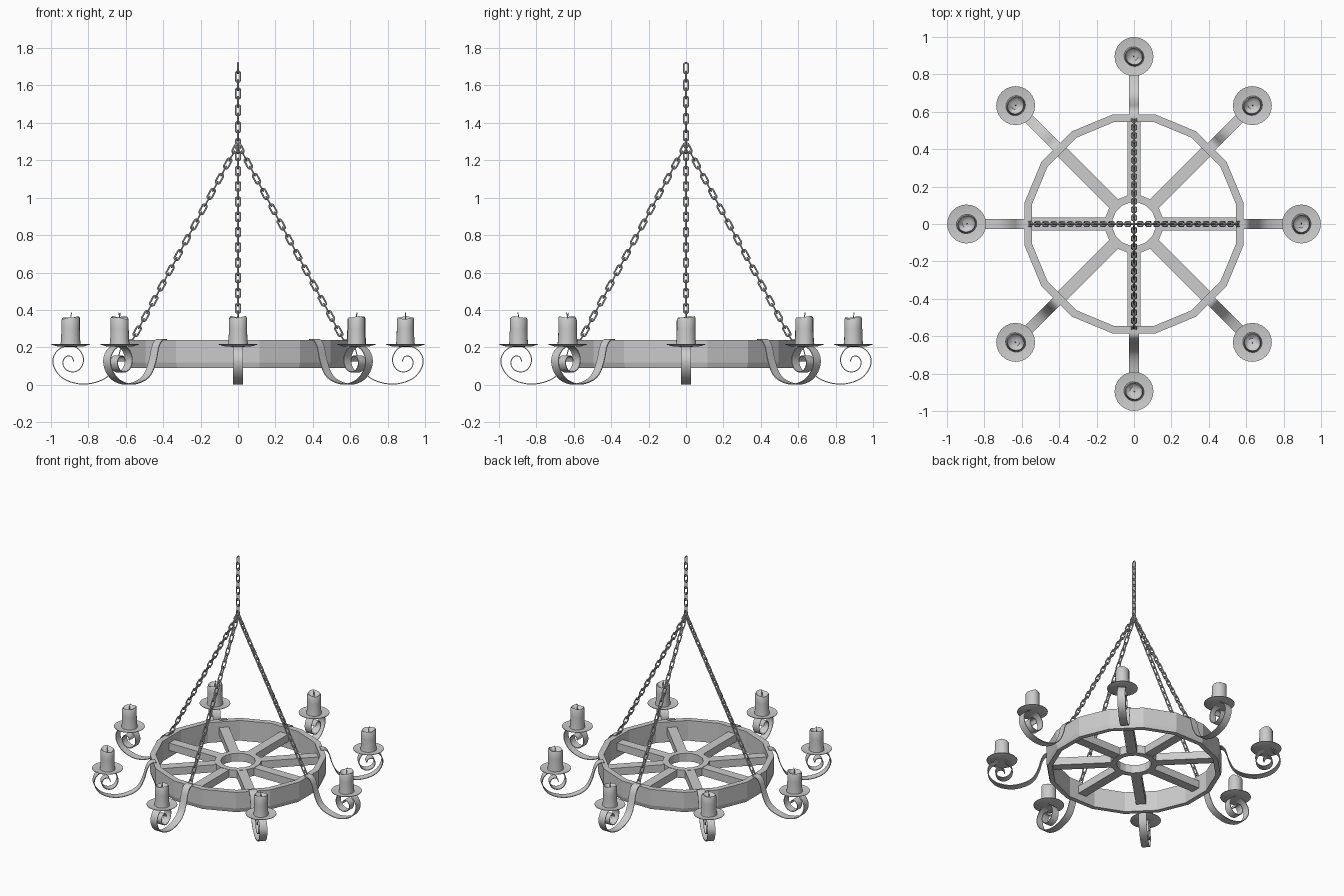
import bpy, bmesh, random
from math import sin, cos, pi, tau
from mathutils import Vector, Matrix

if "Cube" in bpy.data.objects:
    bpy.data.objects.remove(bpy.data.objects["Cube"])

random.seed(4)


def make(name, verts, faces, smooth=False):
    me = bpy.data.meshes.new(name)
    me.from_pydata(verts, [], faces)
    bm = bmesh.new()
    bm.from_mesh(me)
    bmesh.ops.recalc_face_normals(bm, faces=bm.faces)
    bm.to_mesh(me)
    bm.free()
    ob = bpy.data.objects.new(name, me)
    bpy.context.collection.objects.link(ob)
    if smooth:
        bpy.ops.object.select_all(action='DESELECT')
        ob.select_set(True)
        bpy.context.view_layer.objects.active = ob
        bpy.ops.object.shade_smooth_by_angle(angle=0.7)
    return ob


def lathe(name, profile, n, offset=0.0, closed=True, smooth=False):
    """Spin (radius, z) points; a closed profile makes a ring, an open one gets caps."""
    m = len(profile)
    verts = [(r * cos(offset + tau * i / n), r * sin(offset + tau * i / n), z)
             for i in range(n) for r, z in profile]
    faces = [(i * m + j, (i + 1) % n * m + j, (i + 1) % n * m + (j + 1) % m, i * m + (j + 1) % m)
             for i in range(n) for j in range(m if closed else m - 1)]
    if not closed:
        faces += [[i * m for i in range(n)], [i * m + m - 1 for i in range(n)]]
    return make(name, verts, faces, smooth)


def spline(pts, steps=4):
    """Catmull-Rom through 2D points."""
    p = [Vector(q) for q in [pts[0]] + pts + [pts[-1]]]
    out = []
    for i in range(1, len(p) - 2):
        a, b, c, d = p[i - 1:i + 3]
        for s in range(steps):
            t = s / steps
            out.append(0.5 * (2 * b + (c - a) * t + (2 * a - 5 * b + 4 * c - d) * t * t
                              + (3 * b - a - 3 * c + d) * t ** 3))
    return out + [p[-1]]


# wheel rim and hub
lathe("wheel_rim", [(0.555, 0.09), (0.588, 0.09), (0.596, 0.12), (0.596, 0.24), (0.555, 0.24)],
      16, pi / 16)
lathe("wheel_hub", [(0.117, 0.14), (0.158, 0.14), (0.158, 0.2), (0.117, 0.2)], 16, pi / 16)

# spokes
for k in range(8):
    v = [(x, y, z) for x in (0.14, 0.56) for y in (-0.034, 0.034) for z in (0.142, 0.198)]
    ob = make("spoke", v, [(0, 1, 3, 2), (4, 5, 7, 6), (0, 1, 5, 4), (2, 3, 7, 6),
                           (0, 2, 6, 4), (1, 3, 7, 5)])
    ob.rotation_euler.z = k * pi / 4

# scrolled arm path in (radius, z)
ARM = [(0.565, 0.243), (0.60, 0.237), (0.625, 0.20), (0.645, 0.13), (0.68, 0.06), (0.74, 0.02),
       (0.83, 0.003), (0.92, 0.025), (0.972, 0.072), (0.99, 0.13), (0.965, 0.183), (0.905, 0.21),
       (0.852, 0.19), (0.826, 0.14), (0.84, 0.09), (0.88, 0.068), (0.922, 0.083),
       (0.937, 0.12), (0.92, 0.15), (0.89, 0.15), (0.878, 0.125)]
path = spline(ARM)


def arm(angle):
    verts, faces = [], []
    for i, p in enumerate(path):
        t = (path[min(i + 1, len(path) - 1)] - path[max(i - 1, 0)]).normalized()
        n = Vector((-t.y, t.x)) * 0.0025
        for q in (p + n, p - n):
            verts += [(q.x, -0.027, q.y), (q.x, 0.027, q.y)]
    for i in range(len(path) - 1):
        a, b = i * 4, i * 4 + 4
        faces += [(a + j, a + k, b + k, b + j) for j, k in ((0, 1), (1, 3), (3, 2), (2, 0))]
    e = len(verts) - 4
    faces += [(0, 1, 3, 2), (e, e + 1, e + 3, e + 2)]
    ob = make("scroll_arm", verts, faces, True)
    ob.rotation_euler.z = angle


def candle(loc):
    """Slightly oval wax body with a melted, uneven rim, and a bent wick."""
    n = 20
    rings = [(0.051, 0.212), (0.048, 0.24), (0.046, 0.30), (0.046, 0.352), (0.042, 0.359),
             (0.035, 0.350), (0.02, 0.340)]
    verts, faces = [], []
    ph = random.uniform(0, tau)
    for j, (r, z) in enumerate(rings):
        for i in range(n):
            a = tau * i / n
            dz = 0.005 * cos(a) + 0.003 * cos(3 * a) if j > 2 else 0
            verts.append((1.08 * r * cos(a), r * sin(a), z + dz))
    for j in range(len(rings) - 1):
        faces += [(j * n + i, j * n + (i + 1) % n, (j + 1) * n + (i + 1) % n, (j + 1) * n + i)
                  for i in range(n)]
    faces += [list(range(n)), list(range(len(verts) - n, len(verts)))]
    body = make("candle", verts, faces, True)
    wick = [(0, 0.335), (0.001, 0.365), (0.006, 0.385)]
    v = [(x + 0.0025 * cos(tau * k / 5), 0.0025 * sin(tau * k / 5), z) for x, z in wick
         for k in range(5)]
    f = [(j * 5 + k, j * 5 + (k + 1) % 5, j * 5 + 5 + (k + 1) % 5, j * 5 + 5 + k)
         for j in range(2) for k in range(5)] + [range(10, 15)]
    w = make("wick", v, [tuple(q) for q in f])
    for ob in (body, w):
        ob.location = loc
        ob.rotation_euler.z = ph


# arms with drip dishes and candles
for k in range(8):
    a = k * pi / 4
    loc = (0.895 * cos(a), 0.895 * sin(a), 0)
    arm(a)
    dish = lathe("drip_dish", [(0.03, 0.203), (0.07, 0.205), (0.104, 0.215), (0.104, 0.218),
                               (0.07, 0.212), (0.03, 0.211)], 24, closed=False, smooth=True)
    dish.location = loc
    candle(loc)


def chain(name, start, end, count):
    """Alternating oval links from start to end, joined as one mesh."""
    start, end = Vector(start), Vector(end)
    d = end - start
    base = d.to_track_quat('Z', 'Y').to_matrix().to_4x4()
    pitch = d.length / count
    stretch, rad, wire, n, m = pitch * 0.72 - 0.012, 0.0125, 0.0048, 12, 6
    verts, faces = [], []
    for c in range(count):
        mat = (Matrix.Translation(start + d * (c + 0.5) / count) @ base
               @ Matrix.Rotation(c % 2 * pi / 2, 4, 'Z'))
        o = len(verts)
        for i in range(n):
            a = tau * (i + 0.5) / n
            for j in range(m):
                r = rad + wire * cos(tau * j / m)
                z = r * sin(a) + (stretch * 0.8 if sin(a) > 0 else -stretch * 0.8)
                verts.append(mat @ Vector((r * cos(a), wire * sin(tau * j / m), z)))
        faces += [(o + i * m + j, o + (i + 1) % n * m + j,
                   o + (i + 1) % n * m + (j + 1) % m, o + i * m + (j + 1) % m)
                  for i in range(n) for j in range(m)]
    make(name, verts, faces, True)


# hanging chains
for k in range(4):
    a = k * pi / 2
    chain("support_chain", (0.572 * cos(a), 0.572 * sin(a), 0.225), (0, 0, 1.285), 26)
chain("top_chain", (0, 0, 1.265), (0, 0, 1.715), 10)
